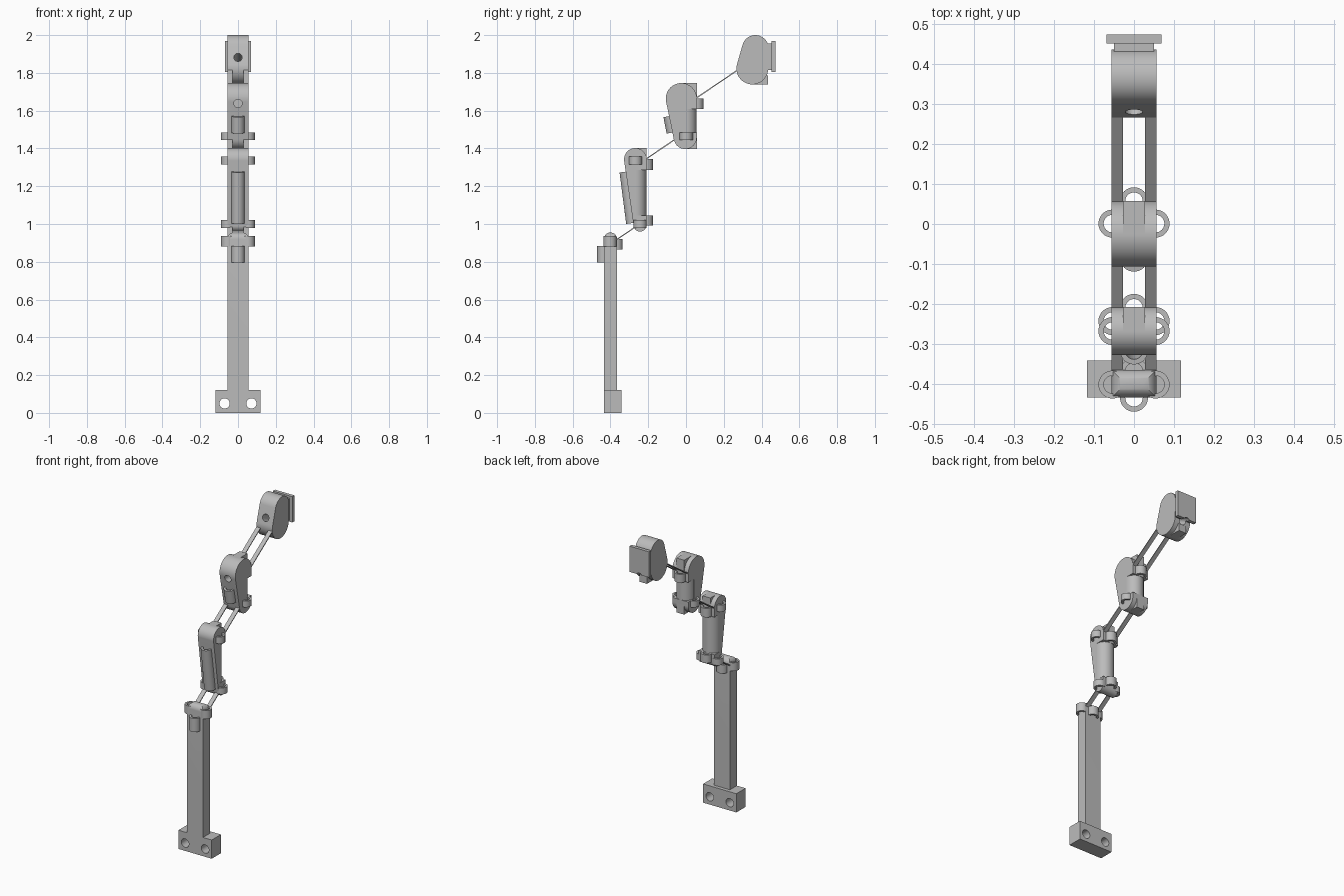
import bpy, bmesh
from math import cos, sin, pi, radians
from mathutils import Vector, Matrix, geometry

cube = bpy.data.objects.get("Cube")
if cube:
    bpy.data.objects.remove(cube)

grey = bpy.data.materials.new("plain_grey")
grey.use_nodes = True
grey.diffuse_color = (0.5, 0.5, 0.5, 1)
grey.node_tree.nodes["Principled BSDF"].inputs["Base Color"].default_value = (0.5, 0.5, 0.5, 1)

HW = 0.056      # half width of the arm
TUBE_R = 0.035
BORE_R = 0.022


def finish(name, bm):
    bmesh.ops.recalc_face_normals(bm, faces=bm.faces)
    me = bpy.data.meshes.new(name)
    bm.to_mesh(me)
    bm.free()
    me.materials.append(grey)
    me.shade_smooth()
    me.set_sharp_from_angle(angle=radians(30))
    ob = bpy.data.objects.new(name, me)
    bpy.context.collection.objects.link(ob)
    return ob


def prism(name, profile, axis, lo, hi):
    """Extrude a 2D outline along an axis; outline is in the two other axes in order."""
    bm = bmesh.new()
    def place(p, d):
        v = list(p)
        v.insert("xyz".index(axis), d)
        return v
    face = bm.faces.new([bm.verts.new(place(p, lo)) for p in profile])
    new = bmesh.ops.extrude_face_region(bm, geom=[face])["geom"]
    shift = Vector(place((0, 0), hi - lo))
    bmesh.ops.translate(bm, vec=shift, verts=[g for g in new if isinstance(g, bmesh.types.BMVert)])
    return finish(name, bm)


def box(name, x, y, z):
    return prism(name, [(x[0], y[0]), (x[1], y[0]), (x[1], y[1]), (x[0], y[1])], "z", *z)


def arc(cx, cy, r, a0, a1, n):
    return [(cx + r * cos(radians(a0 + (a1 - a0) * i / n)),
             cy + r * sin(radians(a0 + (a1 - a0) * i / n))) for i in range(n + 1)]


def hull(*circles):
    pts = [p for c in circles for p in arc(*c, 0, 354.375, 63)]
    return [pts[i] for i in geometry.convex_hull_2d([Vector(p) for p in pts])]


def along(a, b):
    a, b = Vector(a), Vector(b)
    return Matrix.Translation(a) @ (b - a).to_track_quat("Z", "Y").to_matrix().to_4x4(), (b - a).length


def rod(name, a, b, r):
    m, length = along(a, b)
    ob = prism(name, arc(0, 0, r, 0, 348.75, 31), "z", 0, length)
    ob.data.transform(m)
    return ob


def tube(name, a, b):
    """Hollow guide tube between two points."""
    m, length = along(a, b)
    bm = bmesh.new()
    n = 32
    rings = [[bm.verts.new((r * cos(2 * pi * i / n), r * sin(2 * pi * i / n), z)) for i in range(n)]
             for r, z in ((BORE_R, 0), (TUBE_R, 0), (TUBE_R, length), (BORE_R, length))]
    for k in range(4):
        p, q = rings[k], rings[(k + 1) % 4]
        for i in range(n):
            j = (i + 1) % n
            bm.faces.new((p[i], p[j], q[j], q[i]))
    bm.transform(m)
    return finish(name, bm)


def boolean(ob, tool, op="DIFFERENCE", keep=False):
    mod = ob.modifiers.new("cut", "BOOLEAN")
    mod.operation, mod.solver, mod.object = op, "EXACT", tool
    dg = bpy.context.evaluated_depsgraph_get()
    me = bpy.data.meshes.new_from_object(ob.evaluated_get(dg))
    ob.modifiers.clear()
    ob.data = me
    me.shade_smooth()
    me.set_sharp_from_angle(angle=radians(30))
    if not keep:
        bpy.data.objects.remove(tool)


def round_back(ob, z0, z1, back):
    """Turn the back of a link into a half cylinder between two heights."""
    c = back - HW
    outline = arc(0, c, HW - 0.0005, 0, 180, 24) + [(-0.2, c), (-0.2, c + 0.2), (0.2, c + 0.2), (0.2, c)]
    boolean(ob, prism("cutter", outline, "z", z0, z1))


def side_tubes(name, y, z0, z1):
    for side, s in (("left", 1), ("right", -1)):
        tube(f"{name}_{side}", (s * 0.054, y, z0), (s * 0.054, y, z1))


def upright_tube(name, y, z0, z1):
    tube(name, (0, y, z0), (0, y, z1))


# Foot block with two screw holes
foot = box("foot_block", (-0.118, 0.118), (-0.435, -0.342), (0, 0.12))
for s in (-1, 1):
    boolean(foot, rod("cutter", (s * 0.071, -0.6, 0.05), (s * 0.071, -0.2, 0.05), 0.027))

# Post with a top rounded in both directions
R = 0.035
post = prism("post", [(-0.435, 0.12), (-0.365, 0.12)] + arc(-0.4, 0.92, R, 0, 180, 24), "x", -HW, HW)
front = [(-HW, 0.1), (HW, 0.1)] + arc(HW - R, 0.92, R, 0, 90, 12) + arc(R - HW, 0.92, R, 90, 180, 12)
boolean(post, prism("cutter", front, "y", -0.6, -0.2), "INTERSECT")
upright_tube("post_front_tube", -0.435, 0.797, 0.884)
upright_tube("post_back_tube", -0.37, 0.865, 0.92)
side_tubes("post_side_tube", -0.402, 0.882, 0.936)

# Lower link
lower = prism("lower_link", hull((-0.268, 1.342, 0.06), (-0.243, 0.994, 0.034)), "x", -HW, HW)
round_back(lower, 1.045, 1.286, -0.209)
box("lower_link_stop", (-0.027, 0.027), (-0.268, -0.208), (1.34, 1.402))
tube("lower_link_front_tube", (0, -0.282, 1.005), (0, -0.317, 1.277))
upright_tube("lower_link_back_tube_top", -0.21, 1.286, 1.344)
upright_tube("lower_link_back_tube_bottom", -0.21, 0.992, 1.045)
side_tubes("lower_link_top_tube", -0.268, 1.314, 1.357)
side_tubes("lower_link_bottom_tube", -0.243, 0.98, 1.021)

# Middle link
middle = prism("middle_link", hull((-0.025, 1.664, 0.082), (-0.004, 1.458, 0.061)), "x", -HW, HW)
round_back(middle, 1.485, 1.61, 0.057)
boolean(middle, rod("cutter", (0, -0.2, 1.638), (0, -0.02, 1.638), BORE_R))
box("middle_link_top_stop", (-0.027, 0.027), (-0.025, 0.057), (1.664, 1.746))
box("middle_link_bottom_stop", (-0.027, 0.027), (-0.004, 0.057), (1.397, 1.458))
tube("middle_link_front_tube", (0, -0.068, 1.485), (0, -0.085, 1.572))
upright_tube("middle_link_back_tube", 0.057, 1.61, 1.664)
side_tubes("middle_link_side_tube", 0.001, 1.445, 1.485)

# Tip link with its pad, bored through on a slant
tip = prism("tip_link", hull((0.367, 1.93, 0.07), (0.351, 1.823, 0.084)), "x", -HW, HW)
neck = box("pad_neck", (-0.05, 0.05), (0.41, 0.455), (1.815, 1.955))
pad = box("tip_pad", (-0.069, 0.069), (0.452, 0.474), (1.805, 1.97))
bore = rod("cutter", (0, 0.2, 1.92), (0, 0.55, 1.755), BORE_R)
for part in (tip, neck, pad):
    boolean(part, bore, keep=True)
bpy.data.objects.remove(bore)
box("tip_link_stop", (-0.027, 0.027), (0.352, 0.434), (1.738, 1.785))

# Thin twin strips acting as hinges between the links
for name, a, b in (("lower_hinge", (-0.385, 0.905), (-0.245, 1.0)),
                   ("middle_hinge", (-0.225, 1.335), (-0.045, 1.457)),
                   ("upper_hinge", (0.04, 1.657), (0.3, 1.833))):
    for side, s in (("left", 1), ("right", -1)):
        x0, x1 = sorted((s * 0.028, s * HW))
        t = 0.0035
        prism(f"{name}_{side}", [(a[0], a[1] - t), (b[0], b[1] - t), (b[0], b[1] + t), (a[0], a[1] + t)],
              "x", x0, x1)
